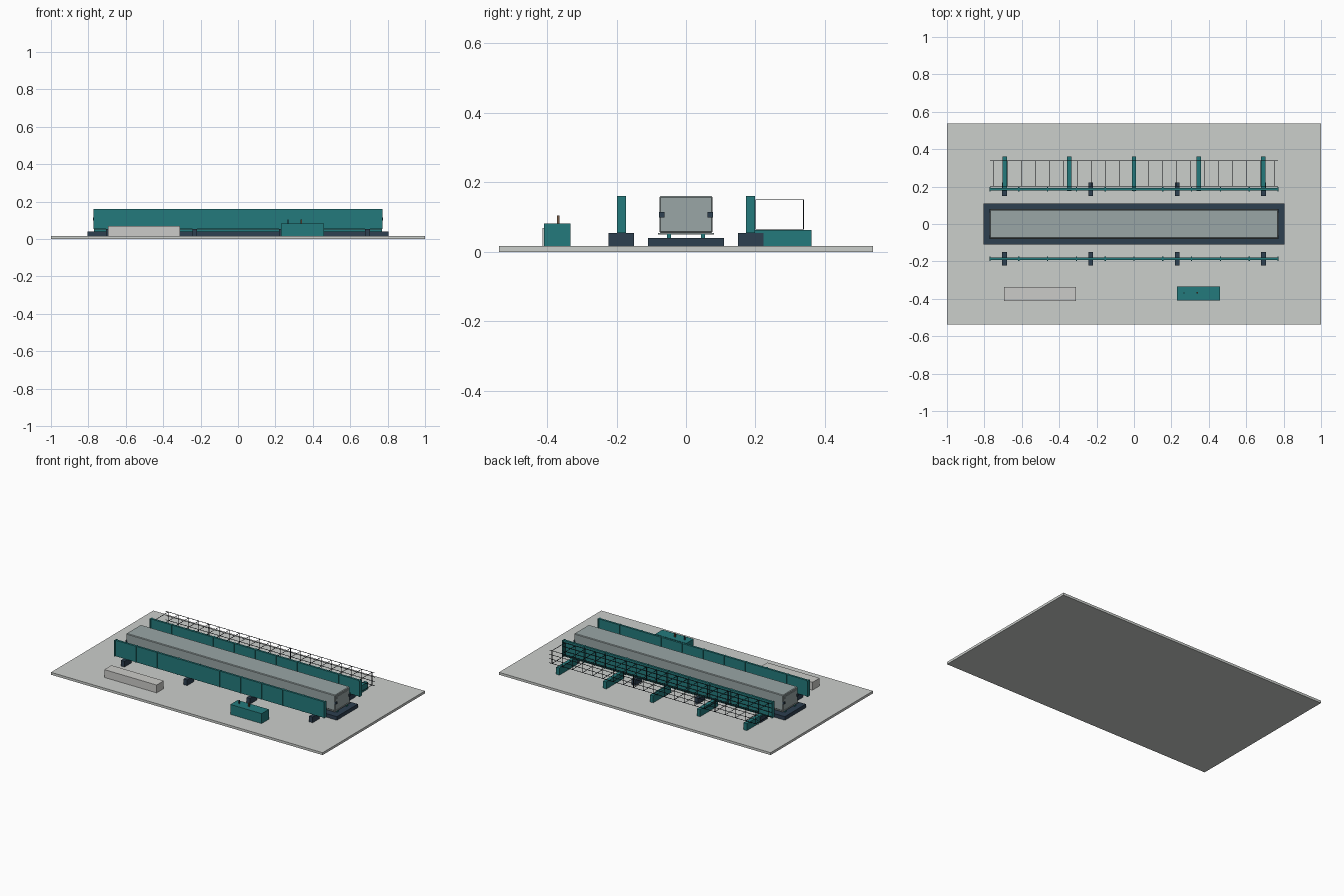
import bpy, bmesh
from mathutils import Vector

if "Cube" in bpy.data.objects:
    bpy.data.objects.remove(bpy.data.objects["Cube"])


def material(name, rgb):
    m = bpy.data.materials.new(name)
    m.diffuse_color = (*rgb, 1)
    m.use_nodes = True
    m.node_tree.nodes["Principled BSDF"].inputs["Base Color"].default_value = m.diffuse_color
    return m


SLAB = material("light concrete", (0.60, 0.62, 0.60))
BEAM = material("blue grey concrete", (0.32, 0.38, 0.38))
TEAL = material("teal steel", (0.017, 0.195, 0.202))
DARK = material("dark slate", (0.026, 0.050, 0.080))
REBAR = material("black steel", (0.010, 0.014, 0.020))
PALE = material("pale block", (0.60, 0.60, 0.58))
RUST = material("brown lever", (0.18, 0.10, 0.06))


def boxes(name, mat, spans):
    """One object from several boxes, each (x0, x1, y0, y1, z0, z1)."""
    bm = bmesh.new()
    for x0, x1, y0, y1, z0, z1 in spans:
        verts = bmesh.ops.create_cube(bm, size=1)["verts"]
        bmesh.ops.scale(bm, verts=verts, vec=(x1 - x0, y1 - y0, z1 - z0))
        bmesh.ops.translate(bm, verts=verts, vec=Vector((x0 + x1, y0 + y1, z0 + z1)) / 2)
    mesh = bpy.data.meshes.new(name)
    bm.to_mesh(mesh)
    bm.free()
    mesh.materials.append(mat)
    ob = bpy.data.objects.new(name, mesh)
    bpy.context.collection.objects.link(ob)
    return ob


G = 0.016  # floor level

# Floor and casting bed
boxes("floor_slab", SLAB, [(-1, 1, -0.538, 0.538, 0, G)])
boxes("casting_bed", DARK, [(-0.805, 0.805, -0.11, 0.11, G, 0.04)])
boxes("bed_rails", TEAL, [(-0.77, 0.77, y - 0.006, y + 0.006, 0.04, 0.051) for y in (-0.049, 0.049)])
boxes("soffit_plate", BEAM, [(-0.77, 0.77, -0.081, 0.081, 0.05, 0.054)])

# Long concrete beam with slightly cut corners
beam = boxes("concrete_beam", BEAM, [(-0.77, 0.77, -0.077, 0.077, 0.054, 0.16)])
bev = beam.modifiers.new("corner_cut", "BEVEL")
bev.width = 0.004
bev.segments = 1

# Details on both beam ends
ends, pads = [], []
for s in (-1, 1):
    a, b = sorted((s * 0.769, s * 0.773))
    ends.append((a, b, -0.065, 0.065, 0.131, 0.146))
    a, b = sorted((s * 0.765, s * 0.775))
    pads += [(a, b, y - 0.008, y + 0.008, 0.099, 0.115) for y in (-0.07, 0.07)]
boxes("end_plates", BEAM, ends)
boxes("end_pads", DARK, pads)

# Side forms with stiffeners, and their support blocks
for side, s in (("front", -1), ("back", 1)):
    c = s * 0.186
    spans = [(-0.77, 0.77, c - 0.007, c + 0.007, 0.054, 0.16)]
    for i in range(11):
        x = -0.77 + 0.154 * i
        h = 0.013 if i in (0, 10) else 0.011
        spans.append((x - 0.003, x + 0.003, c - h, c + h, 0.054, 0.1605))
    boxes(side + "_form_panel", TEAL, spans)
    boxes(side + "_form_supports", DARK,
          [(x - 0.013, x + 0.013, c - 0.037, c + 0.037, G, 0.054) for x in (-0.693, -0.231, 0.231, 0.693)])

# Trestles behind the back form
boxes("trestles", TEAL, [(0.345 * i - 0.012, 0.345 * i + 0.012, 0.176, 0.362, G, 0.063) for i in range(-2, 3)])

# Reinforcement cage: long bars and rectangular stirrups
R = 0.0012
Y0, Y1, Z0, Z1 = 0.201, 0.338, 0.065, 0.15
bars = [(-0.77, 0.77, y - R, y + R, z - R, z + R) for y in (Y0, Y1) for z in (Z0, 0.093, 0.122, Z1)]
boxes("cage_long_bars", REBAR, bars)
stirrups = []
for i in range(21):
    x = -0.75 + 0.075 * i
    stirrups += [(x - R, x + R, y - R, y + R, Z0, Z1) for y in (Y0, Y1)]
    stirrups += [(x - R, x + R, Y0, Y1, z - R, z + R) for z in (Z0, Z1)]
boxes("cage_stirrups", REBAR, stirrups)

# Loose block and machine box on the front side
boxes("loose_block", PALE, [(-0.695, -0.31, -0.413, -0.338, G, 0.068)])
boxes("machine_box", TEAL, [(0.23, 0.46, -0.409, -0.333, G, 0.082)])
boxes("machine_post", DARK, [(0.264, 0.270, -0.371, -0.365, 0.082, 0.105)])
boxes("machine_lever", RUST, [(0.335, 0.343, -0.372, -0.364, 0.082, 0.105)])
